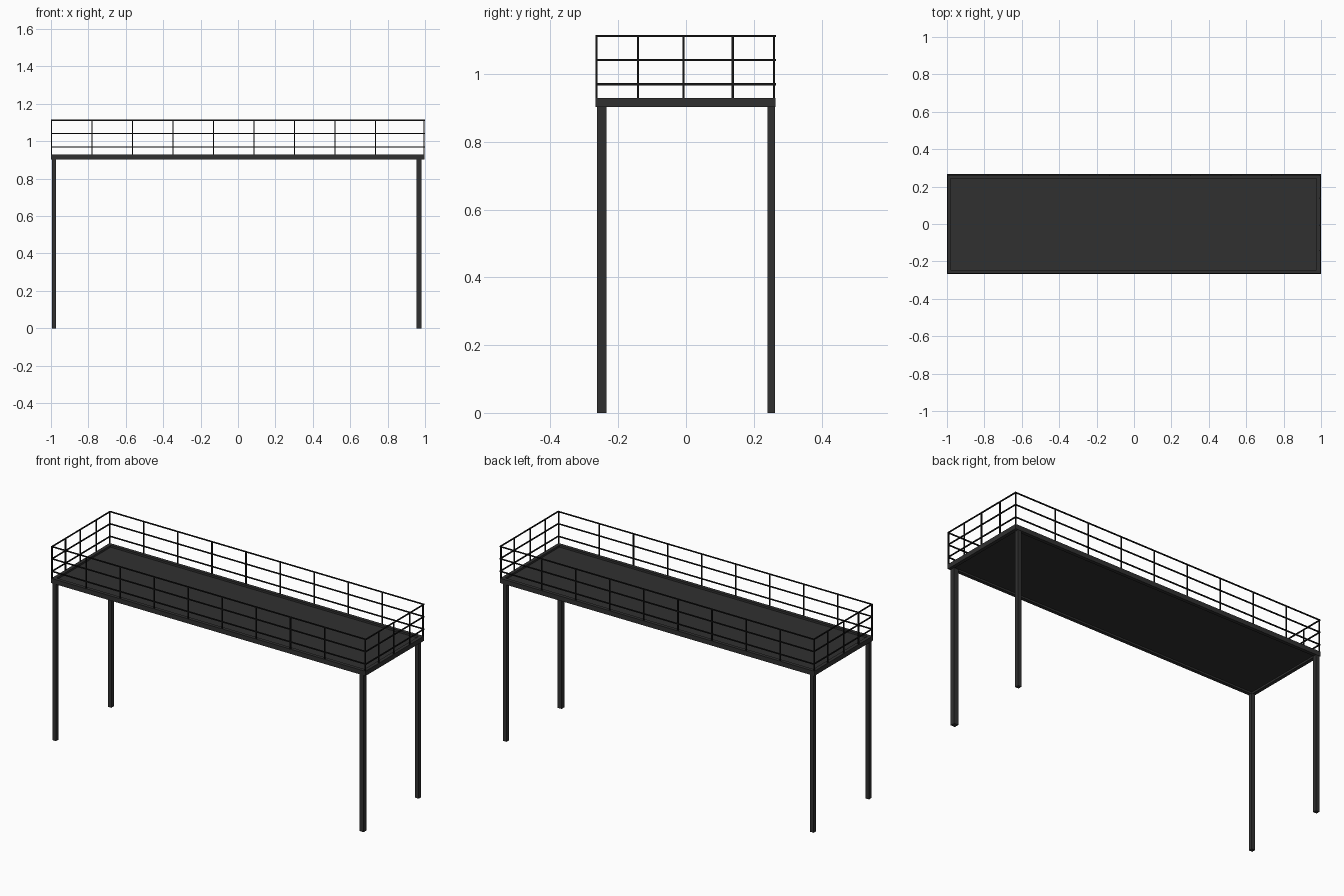
import bpy, bmesh
from mathutils import Matrix, Vector

if "Cube" in bpy.data.objects:
    bpy.data.objects.remove(bpy.data.objects["Cube"])


def material(name, v):
    m = bpy.data.materials.new(name)
    m.diffuse_color = (v, v, v, 1)
    m.use_nodes = True
    m.node_tree.nodes["Principled BSDF"].inputs["Base Color"].default_value = m.diffuse_color
    return m


STEEL = material("dark_steel", 0.03)
RAIL = material("black_rail", 0.008)


def boxes(name, spans, mat):
    """One object made of axis-aligned boxes given as (min corner, max corner)."""
    bm = bmesh.new()
    for lo, hi in spans:
        lo, hi = Vector(lo), Vector(hi)
        m = Matrix.Translation((lo + hi) / 2) @ Matrix.Diagonal((*(hi - lo), 1))
        bmesh.ops.create_cube(bm, size=1, matrix=m)
    mesh = bpy.data.meshes.new(name)
    bm.to_mesh(mesh)
    bm.free()
    mesh.materials.append(mat)
    ob = bpy.data.objects.new(name, mesh)
    bpy.context.collection.objects.link(ob)
    return ob


X0, X1, Y0, Y1 = -1.0, 0.997, -0.267, 0.264   # deck outline
ZB, ZT, TOP = 0.903, 0.93, 1.115              # deck bottom, deck top, rail top
W = 0.02                                      # frame beam width

# Perimeter beams and the recessed floor plate
boxes("deck_frame", [
    ((X0, Y0, ZB), (X1, Y0 + W, ZT)),
    ((X0, Y1 - W, ZB), (X1, Y1, ZT)),
    ((X0, Y0 + W, ZB), (X0 + W, Y1 - W, ZT)),
    ((X1 - W, Y0 + W, ZB), (X1, Y1 - W, ZT)),
], STEEL)
boxes("deck_plate", [((X0 + W, Y0 + W, 0.913), (X1 - W, Y1 - W, 0.919))], STEEL)

# Square legs; the front right one is slightly thicker
for name, x, y, s in [("front_left_leg", -0.984, -0.251, 0.022),
                      ("back_left_leg", -0.984, 0.251, 0.022),
                      ("front_right_leg", 0.968, -0.2485, 0.027),
                      ("back_right_leg", 0.969, 0.251, 0.022)]:
    h = s / 2
    boxes(name, [((x - h, y - h, 0), (x + h, y + h, ZB))], STEEL)

# Railing outline (bar centres) and bar thickness
T = 0.006
R = T / 2
RX0, RX1, RY0, RY1 = -0.997, 0.997, -0.264, 0.263
HEIGHTS = (0.97, 1.042, TOP - R)

# Horizontal rails on all four sides
for z in HEIGHTS:
    label = "rail_%03d" % round(z * 100)
    bars = [((RX0 - R, y - R, z - R), (RX1 + R, y + R, z + R)) for y in (RY0, RY1)]
    bars += [((x - R, RY0 + R, z - R), (x + R, RY1 - R, z + R)) for x in (RX0, RX1)]
    boxes(label, bars, RAIL)

# Upright posts
xs = [RX0 + 0.2165 * i for i in range(9)] + [RX1 - 0.003]
ys = (-0.142, -0.007, 0.138)


def posts(name, points):
    boxes(name, [((x - R, y - R, ZT - 0.005), (x + R, y + R, TOP - R)) for x, y in points], RAIL)


posts("front_posts", [(x, RY0) for x in xs])
posts("back_posts", [(x, RY1 - 0.003) for x in xs])
posts("left_posts", [(RX0, y) for y in ys])
posts("right_posts", [(RX1 - 0.003, y) for y in ys])
